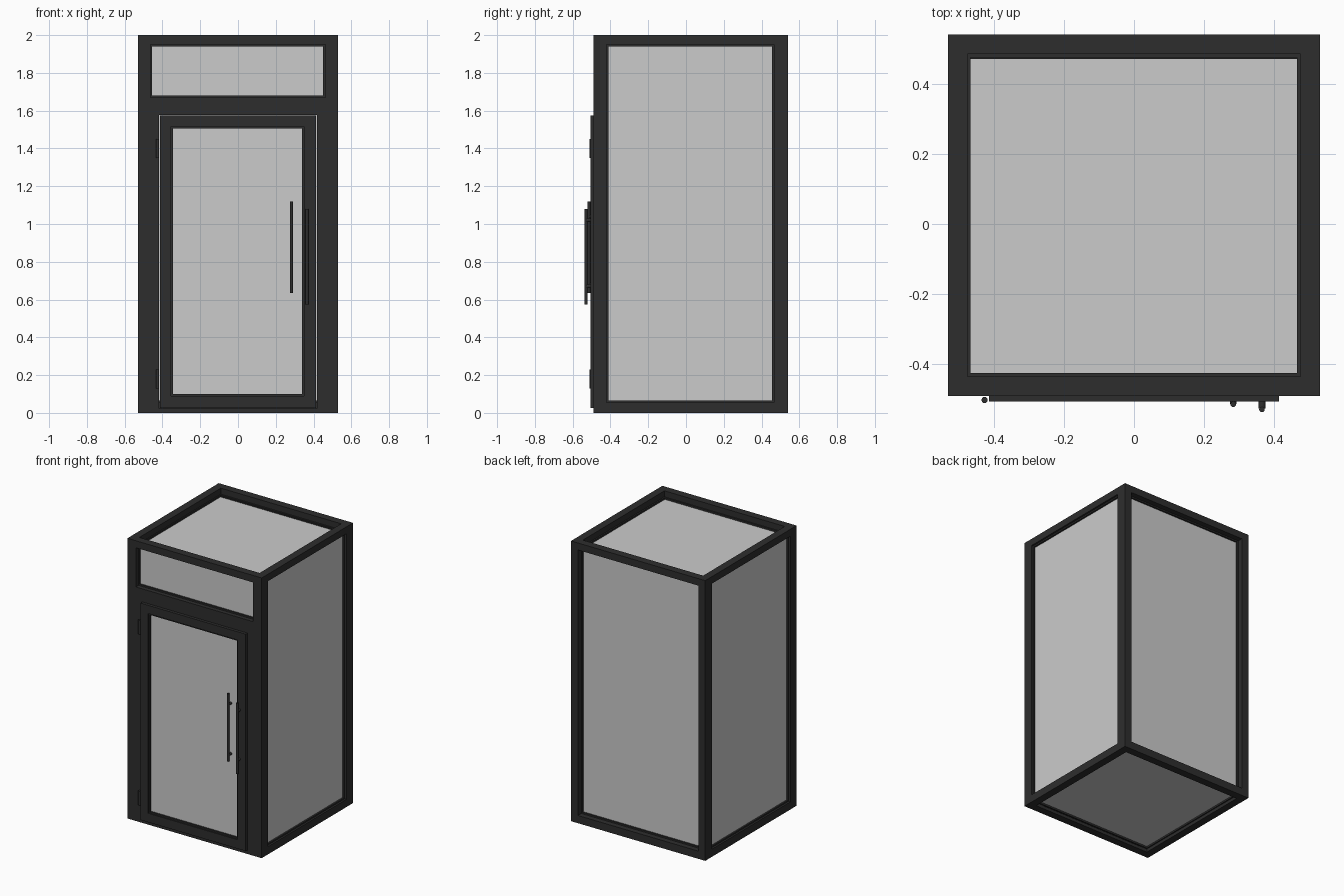
import bpy, bmesh, math
from mathutils import Vector, Matrix

if "Cube" in bpy.data.objects:
    bpy.data.objects.remove(bpy.data.objects["Cube"])


def material(name, r, g, b):
    m = bpy.data.materials.new(name)
    m.diffuse_color = (r, g, b, 1)
    m.use_nodes = True
    m.node_tree.nodes["Principled BSDF"].inputs["Base Color"].default_value = m.diffuse_color
    return m


BLACK = material("black_metal", 0.027, 0.027, 0.027)
GLASS = material("frosted_glass", 0.6, 0.6, 0.6)


def finish(name, bm, mat):
    me = bpy.data.meshes.new(name)
    bm.to_mesh(me)
    bm.free()
    me.materials.append(mat)
    ob = bpy.data.objects.new(name, me)
    bpy.context.collection.objects.link(ob)
    return ob


def add_box(bm, lo, hi):
    lo, hi = Vector(lo), Vector(hi)
    size = hi - lo
    mat = Matrix.Translation((lo + hi) / 2) @ Matrix.Diagonal((*size, 1))
    bmesh.ops.create_cube(bm, size=1, matrix=mat)


def boxes(name, items, mat=BLACK):
    bm = bmesh.new()
    for x0, x1, y0, y1, z0, z1 in items:
        add_box(bm, (x0, y0, z0), (x1, y1, z1))
    return finish(name, bm, mat)


def rod(name, segments, sides=16):
    """Round bars: list of (start, end, radius)."""
    bm = bmesh.new()
    for a, b, r in segments:
        a, b = Vector(a), Vector(b)
        rot = (b - a).to_track_quat('Z', 'Y').to_matrix().to_4x4()
        bmesh.ops.create_cone(bm, cap_ends=True, segments=sides, radius1=r, radius2=r,
                              depth=(b - a).length,
                              matrix=Matrix.Translation((a + b) / 2) @ rot)
    for f in bm.faces:
        f.smooth = len(f.verts) == 4
    for e in bm.edges:
        if len(e.link_faces) == 2 and e.calc_face_angle() > math.radians(40):
            e.smooth = False
    return finish(name, bm, BLACK)


def pane(name, axis, outward, surface, rect, lip=0.01):
    """Glass plate with a bead around it; rect = visible opening (u0, u1, v0, v1)."""
    u0, u1, v0, v1 = rect

    def slab(u0, u1, v0, v1, d0, d1):
        d = sorted((surface + outward * d0, surface + outward * d1))
        spans = [(u0, u1), (v0, v1)]
        spans.insert(axis, tuple(d))
        return [c for s in spans for c in s]

    o = lip
    boxes(name + "_glass", [slab(u0 - o / 2, u1 + o / 2, v0 - o / 2, v1 + o / 2, -0.01, 0)], GLASS)
    d = (-0.02, 0.012)
    boxes(name + "_bead", [slab(u0 - o, u0, v0 - o, v1 + o, *d),
                           slab(u1, u1 + o, v0 - o, v1 + o, *d),
                           slab(u0, u1, v0 - o, v0, *d),
                           slab(u0, u1, v1, v1 + o, *d)])


W, F, B, H = 0.53, -0.49, 0.54, 2.0    # half width, front, back, height
PX = 0.475                             # inner edge of posts and side rails

# Corner posts and side rails on both sides
for s, side in ((-1, "left"), (1, "right")):
    xs = sorted((s * PX, s * W))
    boxes(side + "_front_post", [(*xs, F, -0.42, 0, H)])
    boxes(side + "_back_post", [(*xs, 0.465, B, 0, H)])
    boxes(side + "_top_rail", [(*xs, -0.42, 0.465, 1.95, H)])
    boxes(side + "_bottom_rail", [(*xs, -0.42, 0.465, 0, 0.055)])
    # door jamb and the slim reveal beside the transom window
    jamb = sorted((s * 0.417, s * PX))
    boxes(side + "_door_jamb", [(*jamb, F, -0.435, 0, 1.67)])
    reveal = sorted((s * 0.463, s * PX))
    boxes(side + "_transom_reveal", [(*reveal, F, -0.435, 1.67, 1.95)])

# Front and back cross rails
boxes("front_top_rail", [(-PX, PX, F, -0.435, 1.95, H)])
boxes("back_top_rail", [(-PX, PX, 0.485, B, 1.95, H)])
boxes("back_bottom_rail", [(-PX, PX, 0.485, B, 0, 0.055)])
boxes("transom_bar", [(-0.417, 0.417, F, -0.435, 1.577, 1.67)])
boxes("door_sill", [(-0.417, 0.417, F, -0.435, 0, 0.022)])

# Glass panes of the cabin
side_rect = (-0.41, 0.455, 0.065, 1.94)
pane("left_side", 0, -1, -W + 0.025, side_rect)
pane("right_side", 0, 1, W - 0.025, side_rect)
pane("back", 1, 1, B - 0.05, (-0.465, 0.465, 0.065, 1.94))
pane("roof", 2, 1, H - 0.055, (-0.467, 0.465, -0.425, 0.475))
pane("floor", 2, -1, 0.035, (-0.467, 0.465, -0.425, 0.475))
pane("transom", 1, -1, F + 0.042, (-0.455, 0.45, 1.68, 1.94), 0.012)

# Door leaf
D0, D1 = -0.506, -0.45
boxes("door_frame", [(-0.414, -0.355, D0, D1, 0.026, 1.574),
                     (0.35, 0.414, D0, D1, 0.026, 1.574),
                     (-0.355, 0.35, D0, D1, 0.026, 0.09),
                     (-0.355, 0.35, D0, D1, 1.515, 1.574)])
pane("door", 1, -1, D0 + 0.02, (-0.345, 0.34, 0.10, 1.505))

# Hinges
for z, n in ((0.13, "lower"), (1.35, "upper")):
    rod(n + "_hinge", [((-0.426, -0.502, z), (-0.426, -0.502, z + 0.10), 0.009)], 12)

# Slim pull bar over the glass
rod("inner_pull_handle", [((0.283, -0.514, 0.635), (0.283, -0.514, 1.12), 0.008)]
    + [((0.283, -0.514, z), (0.283, -0.484, z), 0.009) for z in (0.68, 1.04)])

# Longer-reaching pull bar on the door stile
rod("outer_pull_handle", [((0.365, -0.529, 0.575), (0.365, -0.529, 1.08), 0.008)]
    + [((0.365, -0.526, z), (0.365, -0.50, z), 0.010) for z in (0.67, 1.02)])
